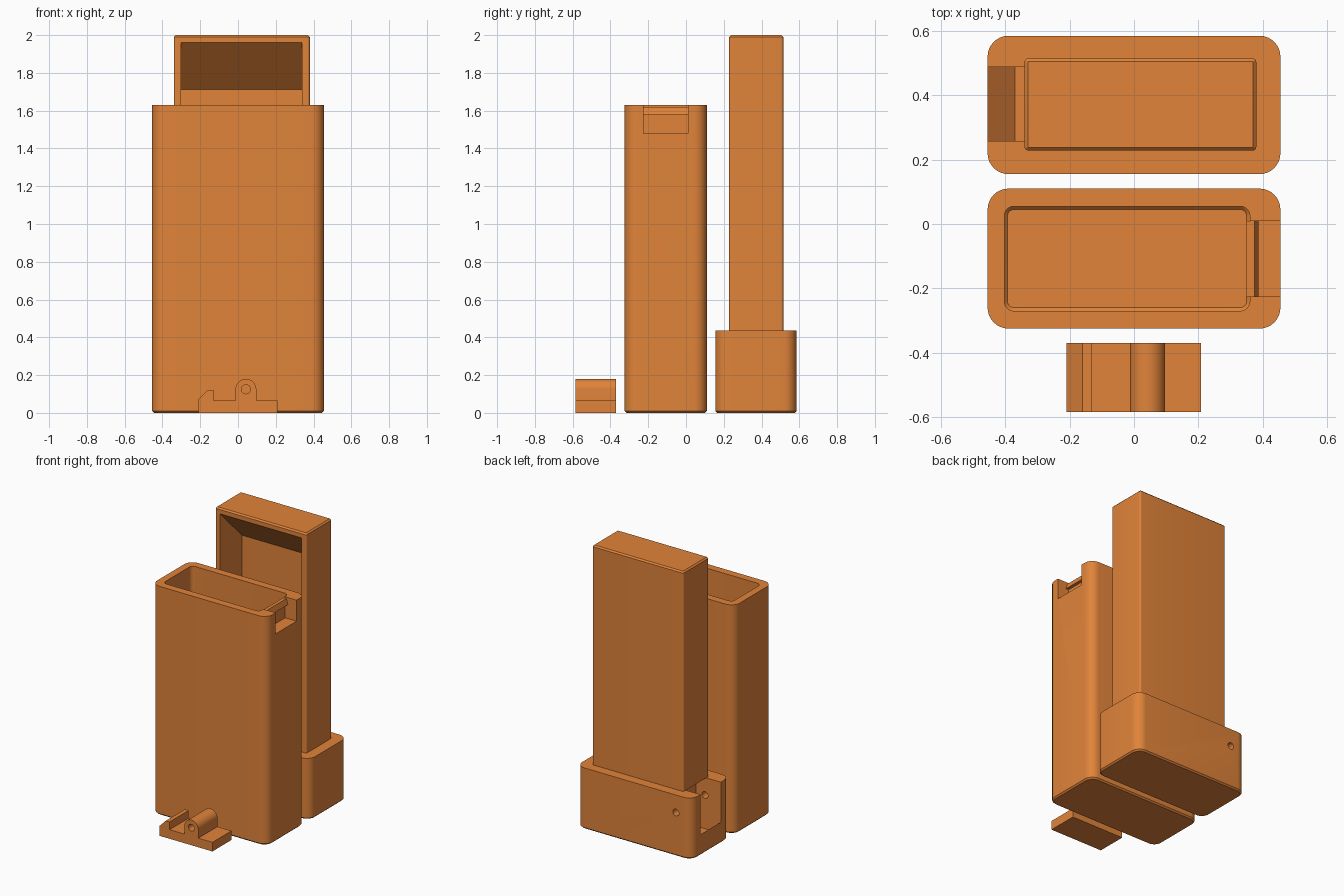
import bpy, bmesh, math
from mathutils import Matrix

cube = bpy.data.objects.get("Cube")
if cube:
    bpy.data.objects.remove(cube, do_unlink=True)

plastic = bpy.data.materials.new("orange_plastic")
plastic.use_nodes = True
COLOR = (0.75, 0.23, 0.042, 1)
plastic.diffuse_color = COLOR
plastic.node_tree.nodes["Principled BSDF"].inputs["Base Color"].default_value = COLOR


def finish(name, bm):
    bmesh.ops.recalc_face_normals(bm, faces=bm.faces)
    mesh = bpy.data.meshes.new(name)
    bm.to_mesh(mesh)
    bm.free()
    mesh.materials.append(plastic)
    obj = bpy.data.objects.new(name, mesh)
    bpy.context.collection.objects.link(obj)
    return obj


def outline(x0, x1, y0, y1, r, inset, steps=8):
    """Rounded rectangle, shrunk by inset."""
    r2 = max(r - inset, 0.002)
    x0, x1, y0, y1 = x0 + inset + r2, x1 - inset - r2, y0 + inset + r2, y1 - inset - r2
    pts = []
    for k, (cx, cy) in enumerate([(x1, y1), (x0, y1), (x0, y0), (x1, y0)]):
        for i in range(steps + 1):
            a = math.pi / 2 * (k + i / steps)
            pts.append((cx + r2 * math.cos(a), cy + r2 * math.sin(a)))
    return pts


def rounded_box(name, rect, r, levels):
    """Stack of rounded outlines given as (z, inset)."""
    bm = bmesh.new()
    rings = [[bm.verts.new((x, y, z)) for x, y in outline(*rect, r, inset)]
             for z, inset in levels]
    n = len(rings[0])
    for low, high in zip(rings, rings[1:]):
        for i in range(n):
            j = (i + 1) % n
            bm.faces.new((low[i], low[j], high[j], high[i]))
    bm.faces.new(rings[0])
    bm.faces.new(rings[-1])
    return finish(name, bm)


def prism(name, profile, axis, start, end):
    """Extrude a profile along y (profile is x, z) or x (profile is y, z)."""
    bm = bmesh.new()
    place = (lambda p, t: (p[0], t, p[1])) if axis == "y" else (lambda p, t: (t, p[0], p[1]))
    a = [bm.verts.new(place(p, start)) for p in profile]
    b = [bm.verts.new(place(p, end)) for p in profile]
    bm.faces.new(a)
    bm.faces.new(b)
    for i in range(len(a)):
        j = (i + 1) % len(a)
        bm.faces.new((a[i], a[j], b[j], b[i]))
    return finish(name, bm)


def block(name, x0, x1, y0, y1, z0, z1):
    return prism(name, [(x0, z0), (x1, z0), (x1, z1), (x0, z1)], "y", y0, y1)


def pin(name, x, z, r, y0, y1):
    ring = [(x + r * math.cos(i * math.pi / 12), z + r * math.sin(i * math.pi / 12))
            for i in range(24)]
    return prism(name, ring, "y", y0, y1)


def cut(obj, *cutters):
    bpy.context.view_layer.objects.active = obj
    for cutter in cutters:
        mod = obj.modifiers.new("cut", "BOOLEAN")
        mod.operation = "DIFFERENCE"
        mod.solver = "EXACT"
        mod.object = cutter
        bpy.ops.object.modifier_apply(modifier=mod.name)
        bpy.data.objects.remove(cutter, do_unlink=True)


# Outer sleeve: open-topped case with a latch notch on its left side
sleeve = rounded_box("sleeve", (-0.455, 0.455, -0.325, 0.11), 0.065,
                     [(0, 0.01), (0.01, 0), (1.63, 0)])
cavity = rounded_box("cavity_cutter", (-0.403, 0.36, -0.27, 0.055), 0.03,
                     [(0.06, 0.01), (0.07, 0), (1.7, 0)])
notch = block("notch_cutter", 0.365, 0.5, -0.225, 0.01, 1.48, 1.7)
rim_gap = block("rim_cutter", 0.34, 0.4, -0.225, 0.01, 1.62, 1.7)
cut(sleeve, cavity, notch, rim_gap)

# Catch bar that the latch hooks under
catch_bar = prism("catch_bar", [(0.35, 1.58), (0.387, 1.58), (0.375, 1.62), (0.35, 1.62)],
                  "y", -0.225, 0.01)

# Tray base with latch pocket and pivot hole
tray_base = rounded_box("tray_base", (-0.455, 0.455, 0.155, 0.585), 0.065,
                        [(0, 0.01), (0.01, 0), (0.435, 0)])
pocket = prism("pocket_cutter", [(-0.5, 0.15), (-0.455, 0.15), (-0.37, 0.07), (-0.26, 0.07),
                                 (-0.26, 0.5), (-0.5, 0.5)], "y", 0.258, 0.488)
cut(tray_base, pocket, pin("pivot_cutter", -0.33, 0.31, 0.024, 0.1, 0.65))

# Tall tray with an open front and a sloped inner ceiling
tray_body = rounded_box("tray_body", (-0.34, 0.38, 0.228, 0.515), 0.012,
                        [(0.435, 0), (1.99, 0), (2.0, 0.01)])
hollow = prism("hollow_cutter", [(0.2, 0.475), (0.475, 0.475), (0.475, 1.713),
                                 (0.228, 1.96), (0.2, 1.96)], "x", -0.302, 0.34)
cut(tray_body, hollow)

# Latch: hooked foot with a round pivot boss
boss = [(0.042 + 0.055 * math.cos(i * math.pi / 16), 0.125 + 0.055 * math.sin(i * math.pi / 16))
        for i in range(17)]
latch = prism("latch", [(-0.21, 0), (0.208, 0), (0.208, 0.065), (0.097, 0.065)] + boss +
              [(-0.013, 0.065), (-0.13, 0.065), (-0.13, 0.12), (-0.16, 0.12), (-0.21, 0.07)],
              "y", -0.585, -0.37)
cut(latch, pin("latch_hole_cutter", 0.042, 0.125, 0.024, -0.7, -0.3))

# Smooth the rounded corners, keep the edges crisp
for obj in (sleeve, catch_bar, tray_base, tray_body, latch):
    bpy.ops.object.select_all(action="DESELECT")
    obj.select_set(True)
    bpy.context.view_layer.objects.active = obj
    bpy.ops.object.shade_smooth_by_angle(angle=math.radians(30))
